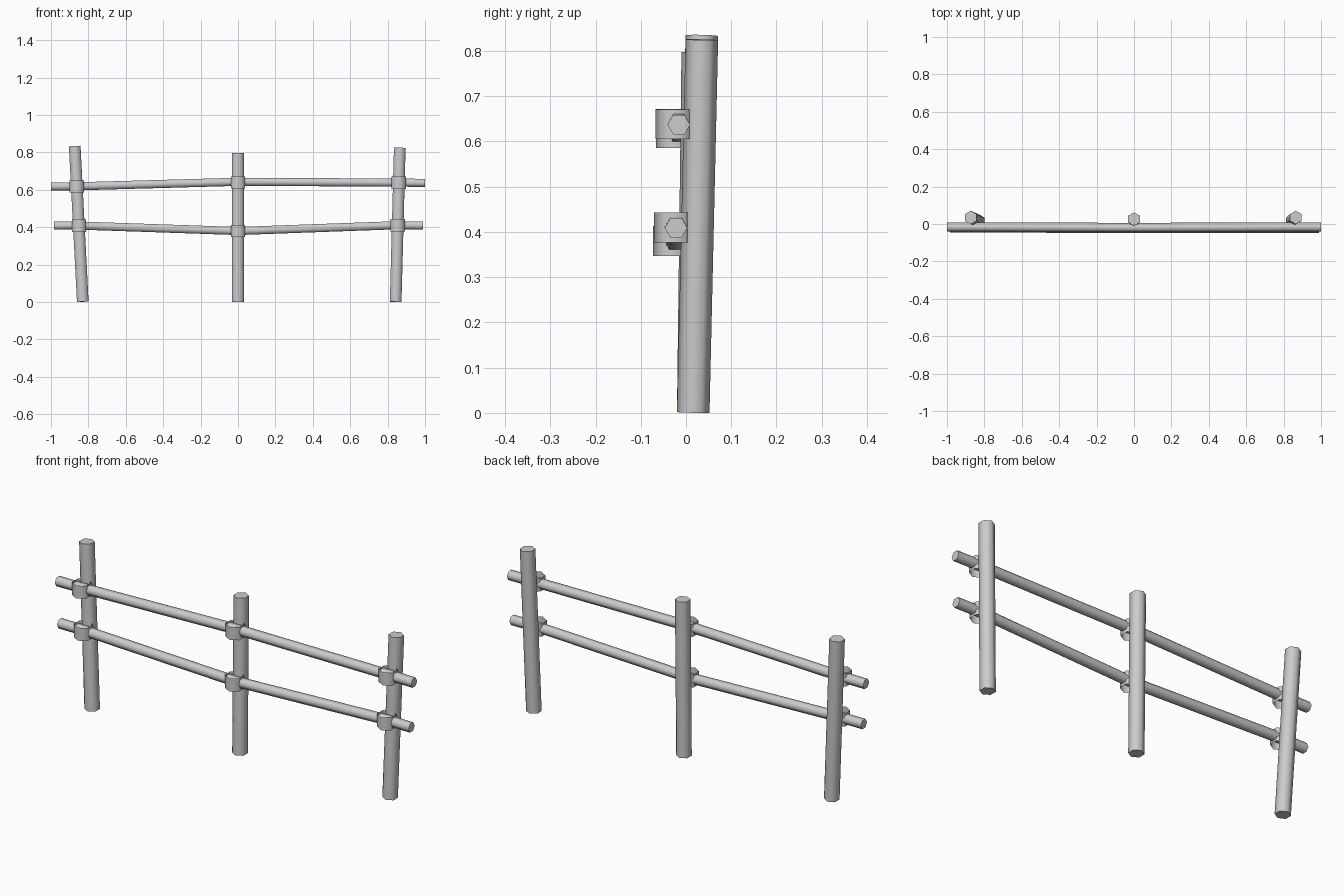
import bpy, bmesh
from math import cos, sin, pi, radians
from mathutils import Vector

if "Cube" in bpy.data.objects:
    bpy.data.objects.remove(bpy.data.objects["Cube"])


def hex_tube(name, path, radius, capped=True):
    """Sweep a six-sided section (corners towards +y / -y) along a path."""
    pts = [Vector(p) for p in path]
    t = (pts[-1] - pts[0]).normalized()
    v = t.cross(Vector((0, 1, 0))).normalized()
    u = v.cross(t)
    bm = bmesh.new()
    rings = [[bm.verts.new(p + radius * (cos(i * pi / 3) * u + sin(i * pi / 3) * v))
              for i in range(6)] for p in pts]
    for a, b in zip(rings, rings[1:]):
        for i in range(6):
            j = (i + 1) % 6
            bm.faces.new((a[i], a[j], b[j], b[i]))
    if capped:
        bm.faces.new(rings[0])
        bm.faces.new(rings[-1])
        bmesh.ops.recalc_face_normals(bm, faces=bm.faces)
    elif bm.faces:
        # open band: make the faces point outwards
        bm.normal_update()
        f = bm.faces[:][0]
        if f.normal.dot(f.calc_center_median() - (pts[0] + pts[-1]) / 2) < 0:
            bmesh.ops.reverse_faces(bm, faces=bm.faces[:])
    me = bpy.data.meshes.new(name)
    bm.to_mesh(me)
    bm.free()
    ob = bpy.data.objects.new(name, me)
    bpy.context.collection.objects.link(ob)
    bpy.ops.object.select_all(action='DESELECT')
    ob.select_set(True)
    bpy.context.view_layer.objects.active = ob
    bpy.ops.object.shade_smooth_by_angle(angle=radians(65))
    return ob


# Posts, slightly leaning
hex_tube("left_post", [(-0.83, 0.016, 0.002), (-0.873, 0.035, 0.834)], 0.036)
hex_tube("middle_post", [(0, 0.016, 0.001), (0, 0.026, 0.797)], 0.036)
hex_tube("right_post", [(0.843, 0.016, 0.001), (0.865, 0.035, 0.825)], 0.036)

# Rails, bending at each post
hex_tube("upper_rail", [(-1, -0.016, 0.618), (-0.86, -0.016, 0.619), (0, -0.019, 0.643),
                        (0.86, -0.016, 0.639), (1, -0.016, 0.637)], 0.025)
hex_tube("lower_rail", [(-0.985, -0.02, 0.409), (-0.85, -0.02, 0.409), (0, -0.024, 0.38),
                        (0.853, -0.022, 0.411), (0.99, -0.022, 0.409)], 0.025)

# Open bands lashing the rails to the posts
bands = {
    "upper_left_band": (-0.862, -0.022, 0.618), "lower_left_band": (-0.85, -0.026, 0.409),
    "upper_middle_band": (0, -0.023, 0.639), "lower_middle_band": (0, -0.028, 0.380),
    "upper_right_band": (0.86, -0.023, 0.638), "lower_right_band": (0.853, -0.026, 0.410),
}
for name, (x, y, z) in bands.items():
    hex_tube(name, [(x, y, z - 0.033), (x, y, z + 0.033)], 0.0445, capped=False)
